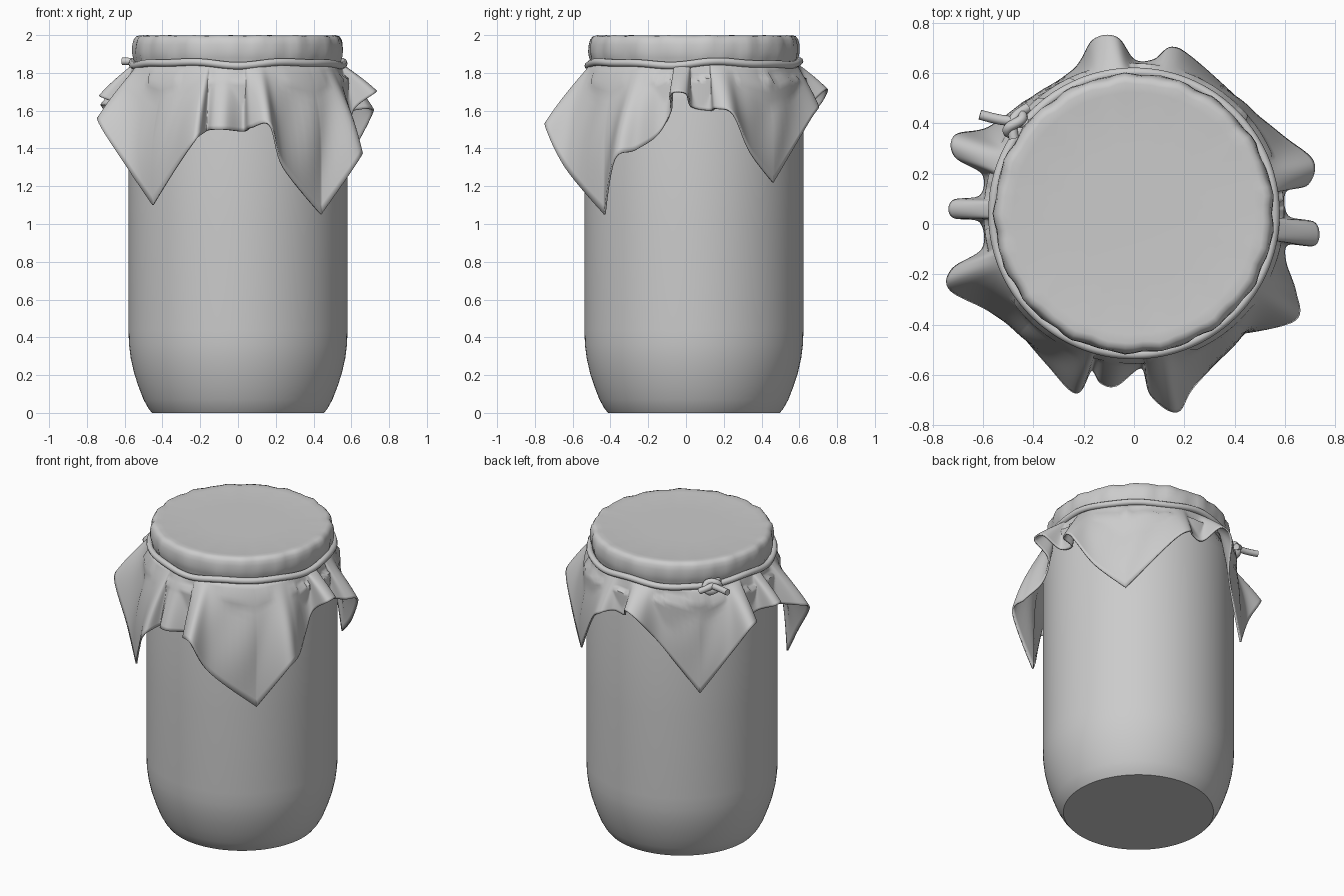
import bpy, bmesh, math, random
from mathutils import Vector

if "Cube" in bpy.data.objects:
    bpy.data.objects.remove(bpy.data.objects["Cube"])

random.seed(3)
CY = 0.042  # jar axis position in y


def finish(name, bm, angle=40):
    bmesh.ops.recalc_face_normals(bm, faces=bm.faces)
    me = bpy.data.meshes.new(name)
    bm.to_mesh(me)
    bm.free()
    ob = bpy.data.objects.new(name, me)
    bpy.context.collection.objects.link(ob)
    bpy.ops.object.select_all(action='DESELECT')
    ob.select_set(True)
    bpy.context.view_layer.objects.active = ob
    bpy.ops.object.shade_smooth_by_angle(angle=math.radians(angle))
    return ob


def skin(bm, rows):
    """Join closed rings of points with quads."""
    vs = [[bm.verts.new(p) for p in row] for row in rows]
    for a, b in zip(vs, vs[1:]):
        n = len(a)
        for i in range(n):
            bm.faces.new((a[i], a[(i + 1) % n], b[(i + 1) % n], b[i]))
    return vs


def lathe(name, profile, n=96, wrinkle=None):
    bm = bmesh.new()
    rows = []
    for r, z in profile:
        row = []
        for i in range(n):
            a = math.tau * i / n
            d = wrinkle(a, r, z) if wrinkle else 0
            row.append(((r + d) * math.cos(a), CY + (r + d) * math.sin(a), z + d * 0.3))
        rows.append(row)
    vs = skin(bm, rows)
    bm.faces.new(vs[0])
    bm.faces.new(vs[-1])
    return finish(name, bm)


def tube(name, pts, radius, cyclic=False):
    cu = bpy.data.curves.new(name, 'CURVE')
    cu.dimensions = '3D'
    cu.bevel_depth = radius
    cu.bevel_resolution = 3
    cu.resolution_u = 4
    cu.use_fill_caps = True
    sp = cu.splines.new('NURBS')
    sp.points.add(len(pts) - 1)
    for p, q in zip(sp.points, pts):
        p.co = (*q, 1)
    sp.use_cyclic_u = cyclic
    sp.use_endpoint_u = not cyclic
    sp.order_u = 3
    ob = bpy.data.objects.new(name, cu)
    bpy.context.collection.objects.link(ob)


# glass jar
lathe("jar", [(0.455, 0), (0.475, 0.025), (0.50, 0.07), (0.527, 0.14), (0.55, 0.21),
              (0.568, 0.29), (0.577, 0.36), (0.58, 0.44), (0.58, 1.0), (0.58, 1.66),
              (0.57, 1.73), (0.54, 1.78), (0.52, 1.82)])


# cloth stretched over the lid
def ripple(a, r, z):
    if r < 0.5:
        return 0
    return 0.004 * math.sin(17 * a + 9 * z) + 0.003 * math.sin(29 * a - 14 * z)


lathe("cloth_top", [(0.535, 1.82), (0.54, 1.85), (0.55, 1.88), (0.555, 1.91), (0.553, 1.95),
                    (0.547, 1.975), (0.535, 1.992), (0.515, 1.998), (0.48, 1.994), (0.25, 1.992),
                    (0.02, 1.992)], wrinkle=ripple)

# hem of the cloth skirt, counter-clockwise from the front
hem = [(0.03, -0.57, 1.49), (0.07, -0.68, 1.51), (0.17, -0.745, 1.52), (0.24, -0.64, 1.30),
       (0.44, -0.43, 1.05), (0.64, -0.38, 1.34), (0.64, -0.27, 1.39), (0.60, -0.15, 1.47),
       (0.61, -0.08, 1.60), (0.72, -0.08, 1.69), (0.72, 0.0, 1.69), (0.61, 0.03, 1.62),
       (0.60, 0.13, 1.60), (0.69, 0.16, 1.61), (0.71, 0.25, 1.58), (0.60, 0.34, 1.38),
       (0.45, 0.46, 1.22), (0.24, 0.65, 1.54), (0.15, 0.70, 1.62), (0.08, 0.65, 1.64),
       (0.00, 0.65, 1.63), (-0.07, 0.74, 1.71), (-0.16, 0.73, 1.66), (-0.24, 0.61, 1.48),
       (-0.44, 0.48, 1.16), (-0.58, 0.38, 1.40), (-0.71, 0.35, 1.60), (-0.71, 0.27, 1.63),
       (-0.60, 0.20, 1.60), (-0.61, 0.11, 1.62), (-0.72, 0.09, 1.67), (-0.72, 0.03, 1.67),
       (-0.61, 0.01, 1.62), (-0.60, -0.10, 1.58), (-0.72, -0.18, 1.57), (-0.73, -0.26, 1.52),
       (-0.58, -0.34, 1.29), (-0.45, -0.43, 1.10), (-0.34, -0.56, 1.28), (-0.23, -0.67, 1.44),
       (-0.17, -0.58, 1.49), (-0.13, -0.63, 1.50), (-0.07, -0.64, 1.50)]
hem = [Vector(p) for p in hem]


def tangent(i):
    if hem[i].z < 1.25:  # cloth corners stay sharp
        return Vector((0, 0, 0))
    return (hem[(i + 1) % len(hem)] - hem[i - 1]) * 0.5


edge = []
STEPS = 8
for i in range(len(hem)):
    p, q = hem[i], hem[(i + 1) % len(hem)]
    m, k = tangent(i), tangent((i + 1) % len(hem))
    for s in range(STEPS):
        t = s / STEPS
        edge.append(p * (2*t**3 - 3*t*t + 1) + m * (t**3 - 2*t*t + t)
                    + q * (3*t*t - 2*t**3) + k * (t**3 - t*t))

# cloth skirt hanging from the string to the hem
ROWS = 16
rows = []
for j in range(ROWS + 1):
    s = j / ROWS
    row = []
    for e in edge:
        d = Vector((e.x, e.y - CY))
        rh, a = d.length, math.atan2(d.y, d.x)
        depth = max(0, 1.5 - e.z) / 0.45
        f = 0.8 * s + 0.2 * math.sin(s * math.pi / 2)
        r = 0.55 + (rh - 0.55) * f
        r += math.sin(math.pi * s) * depth * (0.035 + 0.012 * math.sin(14 * a + 4 * s))
        z = 1.845 + (e.z - 1.845) * s
        if z < 1.77:
            r = max(r, 0.592)
        row.append((r * math.cos(a), CY + r * math.sin(a), z))
    rows.append(row)
bm = bmesh.new()
skin(bm, rows)
skirt = finish("cloth_skirt", bm, 60)
mod = skirt.modifiers.new("thickness", 'SOLIDIFY')
mod.thickness = 0.01
mod.offset = 0

# string around the neck
tube("string", [(0.56 * math.cos(a), CY + 0.56 * math.sin(a),
                 1.85 + 0.008 * math.sin(5 * a) + 0.005 * math.sin(9 * a))
                for a in (math.tau * i / 60 for i in range(60))], 0.02, True)

# knot and loose ends of the string
A = math.radians(143)
out = Vector((math.cos(A), math.sin(A), 0))
side = Vector((-out.y, out.x, 0))
up = Vector((0, 0, 1))
base = Vector((0, CY, 1.85)) + out * 0.58


def local(o, s, u):
    return base + out * o + side * s + up * u


tube("knot_loop", [local(0.012 + 0.012 * math.sin(2 * t), 0.045 * math.cos(t), 0.035 * math.sin(t))
                   for t in (math.tau * i / 12 for i in range(12))], 0.02, True)
tube("string_end_long", [local(-0.03, -0.03, 0.01), local(0.03, 0.0, 0.01),
                         local(0.08, 0.03, 0.01), local(0.145, 0.055, 0.012)], 0.02)
tube("string_end_short", [local(-0.02, 0.05, 0.02), local(0.025, 0.01, 0.02),
                          local(0.03, -0.04, 0.0), local(0.01, -0.08, -0.02)], 0.02)
